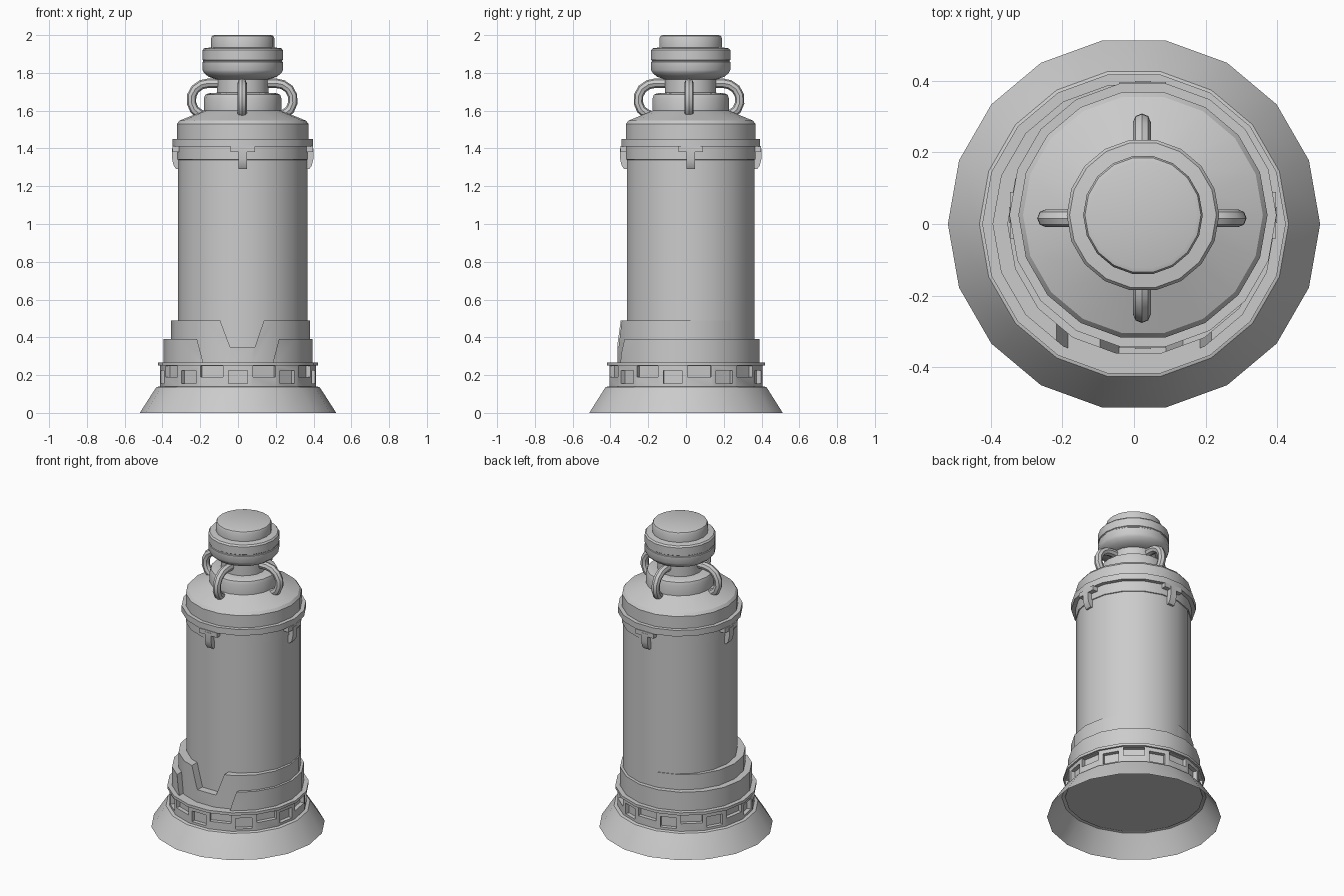
import bpy, bmesh
from math import sin, cos, pi, radians
from mathutils import Matrix, Vector

if "Cube" in bpy.data.objects:
    bpy.data.objects.remove(bpy.data.objects["Cube"])

SIDES = 18
BODY = (0.025, 0.025, 0)      # the vessel sits slightly off the base centre


def finish(bm, name, smooth=True):
    bmesh.ops.remove_doubles(bm, verts=bm.verts, dist=1e-5)
    bmesh.ops.recalc_face_normals(bm, faces=bm.faces)
    mesh = bpy.data.meshes.new(name)
    bm.to_mesh(mesh)
    bm.free()
    ob = bpy.data.objects.new(name, mesh)
    bpy.context.collection.objects.link(ob)
    if smooth:
        shade(ob)
    return ob


def activate(ob):
    bpy.ops.object.select_all(action='DESELECT')
    ob.select_set(True)
    bpy.context.view_layer.objects.active = ob


def shade(ob):
    activate(ob)
    bpy.ops.object.shade_smooth_by_angle(angle=radians(30))


def lathe(name, profile, centre=(0, 0, 0), smooth=True):
    bm = bmesh.new()
    rings = [[bm.verts.new((centre[0] + r * cos(2 * pi * i / SIDES),
                            centre[1] + r * sin(2 * pi * i / SIDES), z))
              for i in range(SIDES)] for r, z in profile]
    for a, b in zip(rings, rings[1:]):
        for i in range(SIDES):
            j = (i + 1) % SIDES
            bm.faces.new((a[i], a[j], b[j], b[i]))
    return finish(bm, name, smooth)


def add_prism(bm, poly, y0, y1, matrix=Matrix()):
    # polygon in x-z, extruded along y
    a = [bm.verts.new(matrix @ Vector((x, y0, z))) for x, z in poly]
    b = [bm.verts.new(matrix @ Vector((x, y1, z))) for x, z in poly]
    bm.faces.new(a)
    bm.faces.new(b[::-1])
    for i in range(len(poly)):
        j = (i + 1) % len(poly)
        bm.faces.new((a[i], b[i], b[j], a[j]))


def rect(x0, x1, z0, z1):
    return [(x0, z0), (x1, z0), (x1, z1), (x0, z1)]


def cut(ob, bm):
    cutter = finish(bm, "cutter", False)
    cutter.hide_render = True
    mod = ob.modifiers.new("cut", 'BOOLEAN')
    mod.operation = 'DIFFERENCE'
    mod.solver = 'EXACT'
    mod.object = cutter
    activate(ob)
    bpy.ops.object.modifier_apply(modifier=mod.name)
    bpy.data.objects.remove(cutter)
    shade(ob)


def turn(angle):
    return Matrix.Rotation(radians(angle), 4, 'Z')


# Flared foot, open underneath
lathe("foot_skirt", [(0.52, 0), (0.44, 0.125), (0.432, 0.136), (0.42, 0.14), (0.40, 0.14)])

# Ring with alternating small and wide windows
ring = lathe("window_ring", [(0, 0.135), (0.412, 0.135), (0.412, 0.25), (0.424, 0.25),
                             (0.424, 0.268), (0, 0.268)], smooth=False)
bm = bmesh.new()
for k in range(SIDES):
    half, z0, z1 = (0.05, 0.155, 0.225) if k % 2 == 0 else (0.064, 0.19, 0.247)
    add_prism(bm, rect(0.38, 0.50, z0, z1), -half, half, turn(-90 + 20 * k))
cut(ring, bm)

# Lower collar, open at the front
collar = lathe("lower_collar", [(0, 0.26), (0.395, 0.26), (0.395, 0.39), (0, 0.39)],
               smooth=False)
bm = bmesh.new()
add_prism(bm, [(-0.18, 0.25), (0.18, 0.25), (0.222, 0.41), (-0.222, 0.41)], -0.6, -0.2)
cut(collar, bm)

# Upper collar with trapezoid notch
collar = lathe("upper_collar", [(0, 0.25), (0.367, 0.25), (0.367, 0.49), (0, 0.49)],
               (0.013, 0, 0), smooth=False)
bm = bmesh.new()
add_prism(bm, [(-0.042, 0.35), (0.09, 0.35), (0.144, 0.51), (-0.102, 0.51)], -0.6, -0.2)
cut(collar, bm)

# Main vessel with shoulder and neck
lathe("vessel", [(0, 0.2), (0.343, 0.2), (0.343, 1.34), (0.348, 1.342), (0.348, 1.53),
                 (0.335, 1.547), (0.205, 1.60), (0.205, 1.665), (0.198, 1.685),
                 (0.18, 1.692), (0.137, 1.695), (0.137, 1.80), (0, 1.80)], BODY)

# Clamp band
lathe("clamp_band", [(0.33, 1.41), (0.373, 1.41), (0.373, 1.45), (0.33, 1.45), (0.33, 1.41)], BODY)

# Cap head and top plug
lathe("cap", [(0, 1.765), (0.137, 1.765), (0.182, 1.78), (0.205, 1.80), (0.213, 1.815),
              (0.213, 1.857), (0.209, 1.86), (0.209, 1.866), (0.213, 1.869),
              (0.213, 1.92), (0.205, 1.93), (0.167, 1.935), (0.167, 1.985),
              (0.162, 1.996), (0.15, 2.0), (0, 2.0)], BODY)

# Four T-shaped clips under the band
for k in range(4):
    bm = bmesh.new()
    m = Matrix.Translation(BODY) @ turn(90 * k)
    add_prism(bm, rect(0.33, 0.372, 1.382, 1.412), -0.065, 0.065, m)
    add_prism(bm, [(0.33, 1.40), (0.374, 1.40), (0.374, 1.345), (0.366, 1.31),
                   (0.352, 1.29), (0.33, 1.29)], -0.022, 0.022, m)
    finish(bm, "clip_%d" % k)

# Four curved pipes from neck to shoulder
path = [(0.11, 1.745), (0.18, 1.745), (0.215, 1.738), (0.248, 1.715), (0.267, 1.68),
        (0.268, 1.64), (0.253, 1.605), (0.228, 1.585), (0.205, 1.575)]
for k in range(4):
    curve = bpy.data.curves.new("pipe", 'CURVE')
    curve.dimensions = '3D'
    curve.bevel_depth = 0.025
    curve.bevel_resolution = 2
    curve.use_fill_caps = True
    spline = curve.splines.new('POLY')
    spline.points.add(len(path) - 1)
    for p, (r, z) in zip(spline.points, path):
        p.co = (r, 0, z, 1)
    pipe = bpy.data.objects.new("pipe_%d" % k, curve)
    bpy.context.collection.objects.link(pipe)
    pipe.matrix_world = Matrix.Translation((0.022, 0.016, 0)) @ turn(90 * k)
    activate(pipe)
    bpy.ops.object.convert(target='MESH')
    shade(bpy.context.view_layer.objects.active)
